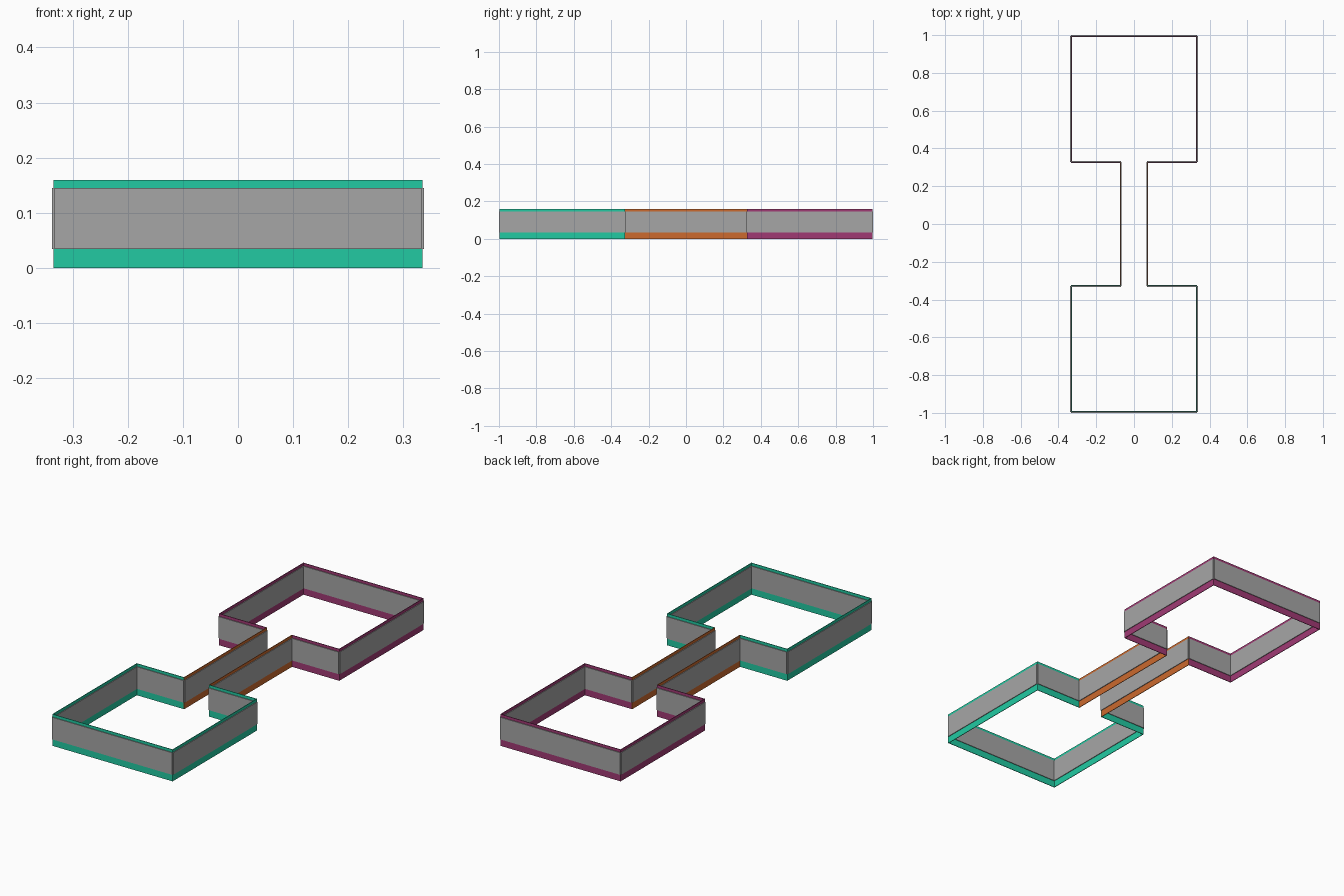
import bpy, bmesh

if "Cube" in bpy.data.objects:
    bpy.data.objects.remove(bpy.data.objects["Cube"])

def srgb(r, g, b):
    f = lambda c: c / 12.92 if c <= 0.04045 else ((c + 0.055) / 1.055) ** 2.4
    return (f(r / 255), f(g / 255), f(b / 255), 1)

def material(name, rgb):
    m = bpy.data.materials.new(name)
    m.diffuse_color = srgb(*rgb)
    m.use_nodes = True
    m.node_tree.nodes["Principled BSDF"].inputs["Base Color"].default_value = m.diffuse_color
    return m

grey = material("panel grey", (166, 166, 166))
green = material("trim green", (34, 202, 162))
orange = material("trim orange", (204, 106, 46))
plum = material("trim plum", (160, 58, 116))

PANEL, TRIM = 0.005, 0.0015           # half thicknesses
Z0, Z1, Z2 = 0.034, 0.145, 0.159      # bottom trim, panel and top trim heights
X, XC, YI, YO = 0.333, 0.07, 0.328, 0.995

def strips(name, segments, bands, half, mat):
    """One upright box per wall segment and height band."""
    bm = bmesh.new()
    for (xa, ya), (xb, yb) in segments:
        along_x = ya == yb
        grow = TRIM if half == TRIM else 0   # close the trim corners
        sx = abs(xb - xa) + 2 * grow if along_x else 2 * half
        sy = 2 * half if along_x else abs(yb - ya) + 2 * grow
        for lo, hi in bands:
            for v in bmesh.ops.create_cube(bm, size=1)["verts"]:
                v.co = ((xa + xb) / 2 + v.co.x * sx,
                        (ya + yb) / 2 + v.co.y * sy,
                        (lo + hi) / 2 + v.co.z * (hi - lo))
    me = bpy.data.meshes.new(name)
    bm.to_mesh(me)
    bm.free()
    me.materials.append(mat)
    bpy.context.collection.objects.link(bpy.data.objects.new(name, me))

def room(s):
    """Square room open to the corridor; s is the side along y."""
    i, o = s * YI, s * YO
    path = [(-XC, i), (-X, i), (-X, o), (X, o), (X, i), (XC, i)]
    return list(zip(path, path[1:]))

corridor = [((x, -YI), (x, YI)) for x in (-XC, XC)]

# Thin coloured trims below and above the thicker grey wall panels
for name, segs, mat in (("front_room", room(-1), green),
                        ("corridor", corridor, orange),
                        ("back_room", room(1), plum)):
    strips(name + "_trim", segs, [(0, Z0), (Z1, Z2)], TRIM, mat)
    strips(name + "_panels", segs, [(Z0, Z1)], PANEL, grey)
